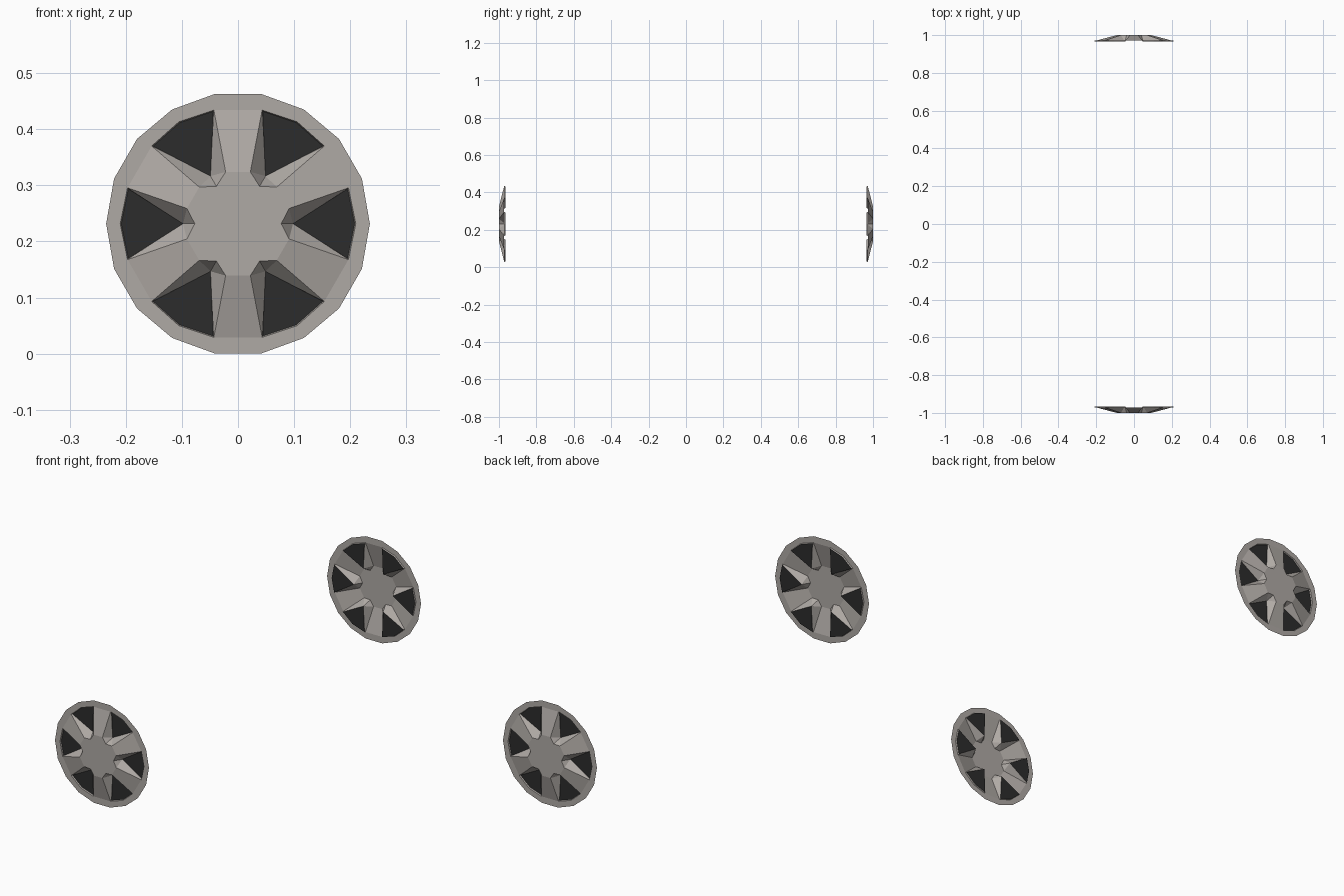
import bpy, bmesh, math

if "Cube" in bpy.data.objects:
    bpy.data.objects.remove(bpy.data.objects["Cube"])

CZ = 0.2315          # wheel centre height
Y_HUB, Y_RIM, Y_FLOOR = 1.0, 0.972, 0.966


def material(name, rgb):
    m = bpy.data.materials.new(name)
    m.diffuse_color = (*rgb, 1)
    m.use_nodes = True
    m.node_tree.nodes["Principled BSDF"].inputs["Base Color"].default_value = m.diffuse_color
    return m


METAL = material("warm grey metal", (0.43, 0.40, 0.375))
DARK = material("dark opening", (0.025, 0.025, 0.025))


def wheel_cover(name, side):
    bm = bmesh.new()

    def pt(r, deg, y):
        a = math.radians(deg)
        return bm.verts.new((r * math.cos(a), side * y, CZ + r * math.sin(a)))

    def face(*vs, mat=0):
        f = bm.faces.new(vs)
        f.normal_update()
        if f.normal.y * side < 0:      # every face looks outward
            f.normal_flip()
        f.material_index = mat

    # one sector per window: rim edge, window edge, hub notch, recess floor
    sectors = []
    for k in range(6):
        c = 60 * k
        sectors.append(dict(
            rim=[pt(0.235, c + d, Y_RIM) for d in (-20, 0, 20)],
            lip=[pt(r, c + d, Y_RIM) for r, d in ((0.207, -18), (0.210, 0), (0.207, 18))],
            hub=[pt(r, c + d, Y_HUB) for r, d in ((0.095, -16.6), (0.077, 0), (0.095, 16.6))],
            floor=[pt(r, c + d, Y_FLOOR) for r, d in ((0.205, -17.6), (0.208, 0), (0.205, 17.6))],
            tip=pt(0.098, c, Y_FLOOR)))

    for k, s in enumerate(sectors):
        n = sectors[(k + 1) % 6]
        rim, lip, hub, floor, tip = s["rim"], s["lip"], s["hub"], s["floor"], s["tip"]
        # flat outer ring and the step down to the window
        for i in (0, 1):
            face(rim[i], rim[i + 1], lip[i + 1], lip[i])
            face(lip[i], lip[i + 1], floor[i + 1], floor[i])
        face(rim[2], n["rim"][0], n["lip"][0], lip[2])
        # spoke sloping from ring to hub
        face(lip[2], n["lip"][0], n["hub"][0], hub[2])
        # recess walls
        for i in (0, 2):
            face(lip[i], hub[i], tip)
            face(lip[i], tip, floor[i])
            face(hub[i], hub[1], tip)
        # dark window floor
        face(floor[0], floor[1], floor[2], tip, mat=1)

    # flat hub, fanned from its centre
    centre = pt(0, 0, Y_HUB)
    outline = [v for s in sectors for v in s["hub"]]
    for i, v in enumerate(outline):
        face(centre, v, outline[(i + 1) % len(outline)])

    me = bpy.data.meshes.new(name)
    bm.to_mesh(me)
    bm.free()
    me.materials.append(METAL)
    me.materials.append(DARK)
    ob = bpy.data.objects.new(name, me)
    bpy.context.collection.objects.link(ob)


wheel_cover("front_wheel_cover", -1)
wheel_cover("back_wheel_cover", 1)
